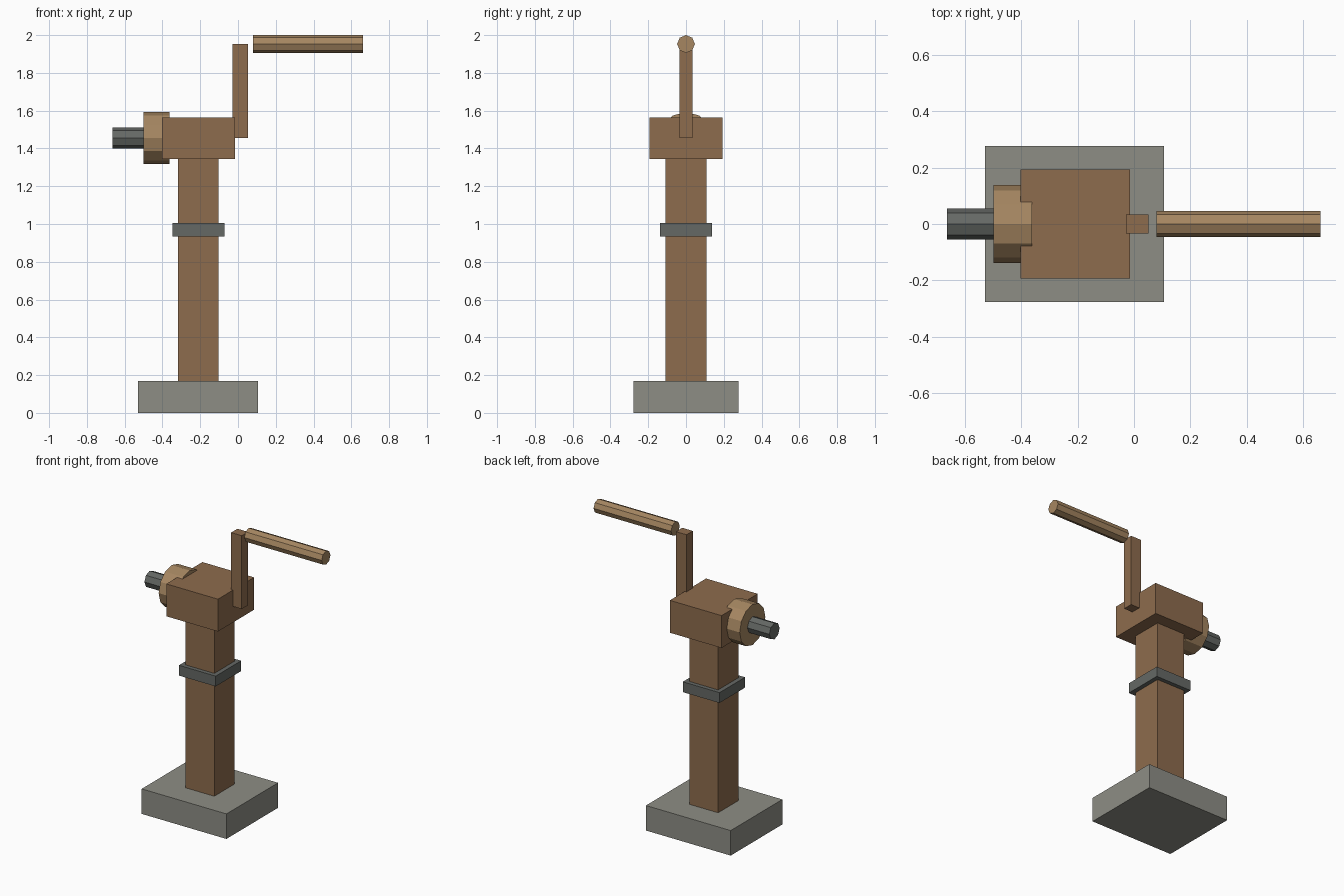
import bpy
import math

if "Cube" in bpy.data.objects:
    bpy.data.objects.remove(bpy.data.objects["Cube"])


def material(name, rgb):
    m = bpy.data.materials.new(name)
    m.diffuse_color = (*rgb, 1.0)
    m.use_nodes = True
    m.node_tree.nodes["Principled BSDF"].inputs["Base Color"].default_value = m.diffuse_color
    return m


wood = material("wood", (0.27, 0.15, 0.075))
light_wood = material("light_wood", (0.38, 0.24, 0.12))
iron = material("iron", (0.13, 0.14, 0.13))
stone = material("stone", (0.27, 0.27, 0.235))


def box(name, x, y, z, mat):
    """Box from x and z ranges, with half depth y."""
    bpy.ops.mesh.primitive_cube_add(
        size=1, location=((x[0] + x[1]) / 2, 0, (z[0] + z[1]) / 2))
    ob = bpy.context.object
    ob.name = name
    ob.scale = (x[1] - x[0], 2 * y, z[1] - z[0])
    bpy.ops.object.transform_apply(location=False, rotation=False, scale=True)
    ob.data.materials.append(mat)


def rod(name, x, z, r, sides, mat):
    """Flat-sided cylinder lying along x, with a vertex on top."""
    bpy.ops.mesh.primitive_cylinder_add(
        vertices=sides, radius=r, depth=x[1] - x[0],
        location=((x[0] + x[1]) / 2, 0, z), rotation=(0, math.pi / 2, 0))
    ob = bpy.context.object
    ob.name = name
    ob.data.materials.append(mat)


# Stone foot, post and iron band
box("base", (-0.53, 0.107), 0.277, (0, 0.17), stone)
box("post", (-0.318, -0.102), 0.109, (0.17, 1.345), wood)
box("post_band", (-0.348, -0.072), 0.137, (0.935, 1.005), iron)

# Head block with wheel hub and axle stub
box("head_block", (-0.403, -0.015), 0.194, (1.345, 1.565), wood)
rod("wheel_hub", (-0.5, -0.362), 1.455, 0.138, 12, light_wood)
rod("axle", (-0.665, -0.48), 1.455, 0.055, 8, iron)

# Crank arm and grip
box("crank_arm", (-0.028, 0.052), 0.034, (1.455, 1.953), wood)
rod("crank_handle", (0.08, 0.662), 1.953, 0.047, 8, light_wood)
